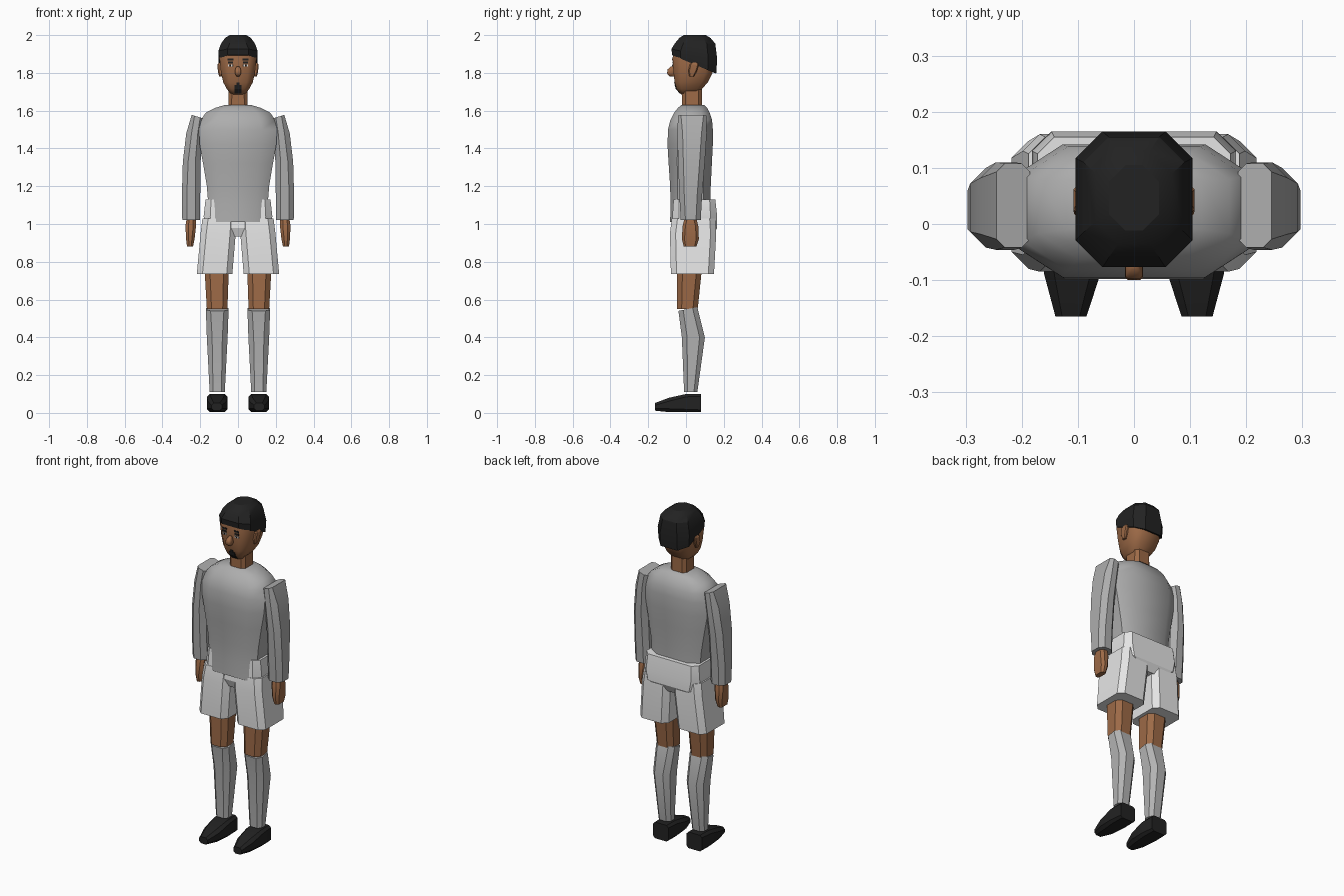
import bpy, bmesh, math


def material(name, rgb):
    m = bpy.data.materials.new(name)
    m.diffuse_color = (*rgb, 1)
    return m


SHIRT = material("shirt grey", (0.42, 0.42, 0.42))
SOCK = material("sock grey", (0.45, 0.45, 0.45))
SHORTS = material("shorts white", (0.78, 0.78, 0.78))
SKIN = material("skin brown", (0.34, 0.145, 0.063))
BLACK = material("black", (0.016, 0.016, 0.016))
WHITE = material("eye white", (0.75, 0.75, 0.75))


def loft(name, mat, rings, ratio=1.0, angle=25, along_y=False, mirror=False):
    """Skin chamfered rectangles (level, x0, x1, y0, y1, chamfer, tilt)."""
    bm = bmesh.new()
    loops = []
    for r in rings:
        lev, x0, x1, y0, y1, c = r[:6]
        tilt = r[6] if len(r) > 6 else 0
        d = c * ratio
        pts = [(x0 + c, y0), (x1 - c, y0), (x1, y0 + d), (x1, y1 - d),
               (x1 - c, y1), (x0 + c, y1), (x0, y1 - d), (x0, y0 + d)]
        loop = []
        for x, y in pts:
            z = lev + tilt * (y - (y0 + y1) / 2)
            loop.append(bm.verts.new((x, z, y) if along_y else (x, y, z)))
        loops.append(loop)
    for a, b in zip(loops, loops[1:]):
        for i in range(8):
            j = (i + 1) % 8
            bm.faces.new((a[i], a[j], b[j], b[i]))
    bm.faces.new(loops[0])
    bm.faces.new(loops[-1])
    bmesh.ops.recalc_face_normals(bm, faces=bm.faces)
    me = bpy.data.meshes.new(name)
    bm.to_mesh(me)
    bm.free()
    me.materials.append(mat)
    me.shade_smooth()
    me.set_sharp_from_angle(angle=math.radians(angle))
    ob = bpy.data.objects.new(name, me)
    bpy.context.collection.objects.link(ob)
    if mirror:
        ob.modifiers.new("Mirror", 'MIRROR')
    return ob


# Shoes, socks and knees
loft("shoes", BLACK, [
    (0.08, .06, .16, .004, .10, .012), (0.0, .055, .165, .004, .10, .015),
    (-0.09, .06, .16, .004, .08, .018), (-0.165, .085, .14, .012, .052, .012),
], along_y=True, mirror=True)
loft("socks", SOCK, [
    (.11, .07, .15, -.01, .06, .018), (.40, .055, .165, -.022, .10, .028),
    (.55, .05, .17, -.04, .06, .025, .2),
], mirror=True)
loft("knees", SKIN, [
    (.55, .056, .165, -.048, .062, .025), (.78, .048, .178, -.046, .086, .028),
], mirror=True)

# Shorts
loft("shorts_legs", SHORTS, [
    (.735, .03, .218, -.08, .148, .03), (.95, .012, .198, -.085, .16, .03),
    (1.03, .008, .188, -.075, .155, .03),
], mirror=True)
loft("shorts_waist", SHORTS, [
    (.935, -.10, .10, -.06, .14, .04), (.98, -.17, .17, -.078, .165, .035),
    (1.04, -.182, .182, -.072, .165, .035),
    (1.13, -.172, .172, -.066, .155, .03),
])

# Shirt body and sleeves
loft("shirt", SHIRT, [
    (1.01, -.155, .155, -.084, .13, .05), (1.10, -.157, .157, -.082, .13, .055),
    (1.20, -.165, .165, -.084, .131, .06), (1.32, -.185, .185, -.092, .137, .07),
    (1.42, -.203, .203, -.098, .142, .08), (1.50, -.207, .207, -.095, .142, .08),
    (1.55, -.198, .198, -.083, .138, .08), (1.59, -.17, .17, -.062, .125, .07),
    (1.615, -.12, .12, -.042, .112, .05), (1.63, -.07, .07, -.025, .098, .03),
], ratio=.65, angle=50)
sleeves = loft("sleeves", SHIRT, [
    (1.02, .20, .295, -.028, .078, .025), (1.15, .20, .297, -.035, .085, .026),
    (1.33, .198, .292, -.042, .10, .028), (1.48, .185, .274, -.046, .11, .028),
    (1.57, .185, .245, -.042, .108, .015),
], mirror=True)
for v in sleeves.data.vertices:      # slope the shoulder top
    if v.co.z > 1.56:
        v.co.z += (v.co.x - .22) * .3

# Hands
loft("hands", SKIN, [
    (.88, .238, .27, -.012, .055, .01), (.92, .23, .275, -.022, .068, .014),
    (.99, .222, .278, -.018, .065, .015), (1.03, .222, .272, -.008, .055, .015),
], mirror=True)

# Neck and head
loft("neck", SKIN, [
    (1.60, -.052, .052, -.02, .085, .018), (1.74, -.05, .05, -.02, .085, .018),
])
HEAD = [
    (1.685, -.035, .035, -.025, .06, .015), (1.715, -.06, .06, -.05, .085, .025),
    (1.75, -.078, .078, -.06, .115, .032), (1.80, -.09, .09, -.066, .14, .038),
    (1.88, -.098, .098, -.071, .152, .04), (1.94, -.092, .092, -.06, .145, .04),
]
loft("head", SKIN, HEAD, angle=50)
loft("hair", BLACK, [
    (1.845, -.10, .10, -.073, .16, .045, -.42),
    (1.90, -.104, .104, -.077, .165, .048, -.22),
    (1.955, -.09, .09, -.06, .155, .045),
    (1.985, -.068, .068, -.035, .13, .04), (2.0, -.045, .045, -.012, .105, .03),
], angle=28)
loft("ears", SKIN, [
    (1.78, .085, .10, .018, .042, .005), (1.81, .085, .107, .012, .058, .006),
    (1.845, .088, .108, .02, .068, .006), (1.855, .09, .102, .03, .06, .005),
], mirror=True)
loft("nose", SKIN, [
    (1.782, -.008, .008, -.088, -.06, .003), (1.797, -.016, .016, -.10, -.06, .005),
    (1.818, -.015, .015, -.098, -.06, .005), (1.835, -.007, .007, -.08, -.06, .003),
], angle=50)


def face_y(z):
    """Front surface of the head at height z."""
    for a, b in zip(HEAD, HEAD[1:]):
        if z <= b[0]:
            t = (z - a[0]) / (b[0] - a[0])
            return a[3] + t * (b[3] - a[3])
    return HEAD[-1][3]


def face_plate(name, mat, x0, x1, z0, z1, lift=.003, mirror=False):
    rings = [(z, x0, x1, face_y(z) - lift, face_y(z) + .004, .001)
             for z in (z0, z1)]
    loft(name, mat, rings, mirror=mirror)


# Painted face details
face_plate("eyebrows", BLACK, .024, .056, 1.866, 1.876, mirror=True)
face_plate("eyelids", BLACK, .026, .054, 1.850, 1.860, mirror=True)
face_plate("eyes", WHITE, .027, .053, 1.834, 1.844, mirror=True)
face_plate("pupils", BLACK, .036, .044, 1.834, 1.844, .005, mirror=True)
face_plate("mustache", BLACK, -.009, .009, 1.728, 1.749)
face_plate("goatee", BLACK, -.019, .019, 1.716, 1.736, .004)
face_plate("chin_beard", BLACK, -.019, .019, 1.690, 1.716, .004)
